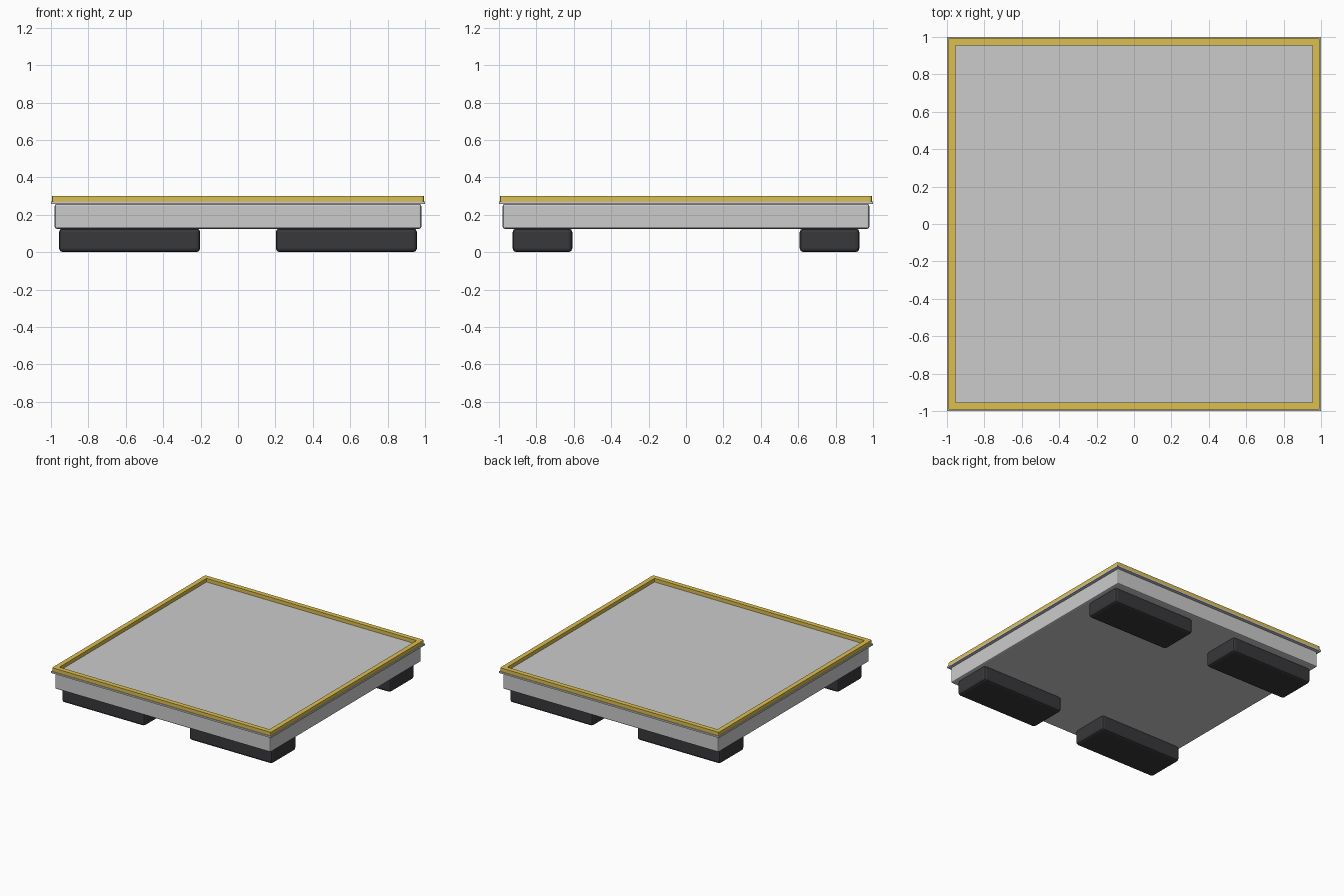
import bpy, bmesh

if "Cube" in bpy.data.objects:
    bpy.data.objects.remove(bpy.data.objects["Cube"])


def finish(name, bm, color=None, bevel=0.0, segments=2):
    bmesh.ops.recalc_face_normals(bm, faces=bm.faces)
    me = bpy.data.meshes.new(name)
    bm.to_mesh(me)
    bm.free()
    ob = bpy.data.objects.new(name, me)
    bpy.context.collection.objects.link(ob)
    if color:
        mat = bpy.data.materials.new(name + "_color")
        mat.diffuse_color = color
        mat.use_nodes = True
        mat.node_tree.nodes["Principled BSDF"].inputs["Base Color"].default_value = mat.diffuse_color
        me.materials.append(mat)
    if bevel:
        mod = ob.modifiers.new("Bevel", 'BEVEL')
        mod.width = bevel
        mod.segments = segments
    return ob


def box(name, x0, x1, y0, y1, z0, z1, **kw):
    bm = bmesh.new()
    bmesh.ops.create_cube(bm, size=1)
    for v in bm.verts:
        v.co = ((x0 + x1) / 2 + v.co.x * (x1 - x0),
                (y0 + y1) / 2 + v.co.y * (y1 - y0),
                (z0 + z1) / 2 + v.co.z * (z1 - z0))
    return finish(name, bm, **kw)


def square_frame(name, outer, inner, z0, z1, **kw):
    bm = bmesh.new()
    signs = [(-1, -1), (1, -1), (1, 1), (-1, 1)]
    rings = [[bm.verts.new((sx * r, sy * r, z)) for sx, sy in signs]
             for r, z in ((outer, z0), (outer, z1), (inner, z1), (inner, z0))]
    for a, b in zip(rings, rings[1:] + rings[:1]):
        for i in range(4):
            j = (i + 1) % 4
            bm.faces.new((a[i], a[j], b[j], b[i]))
    # clip the outer upright corners
    corners = [e for e in bm.edges if e.verts[0].co.xy == e.verts[1].co.xy
               and abs(e.verts[0].co.x) > (outer + inner) / 2]
    bmesh.ops.bevel(bm, geom=corners, offset=0.012, segments=2,
                    profile=0.5, affect='EDGES')
    return finish(name, bm, **kw)


# platform body and overhanging top plate
box("platform_body", -0.98, 0.98, -0.98, 0.98, 0.125, 0.257, bevel=0.01)
box("top_plate", -1, 1, -1, 1, 0.257, 0.27)

# raised gold trim around the top
square_frame("gold_trim", 0.994, 0.955, 0.27, 0.30, color=(0.72, 0.52, 0.08, 1))

# four rubber feet, mirrored from one corner
foot = box("feet", 0.202, 0.957, 0.608, 0.927, 0.0, 0.127,
           color=(0.04, 0.04, 0.045, 1), bevel=0.02, segments=2)
mirror = foot.modifiers.new("Mirror", 'MIRROR')
mirror.use_axis = (True, True, False)
